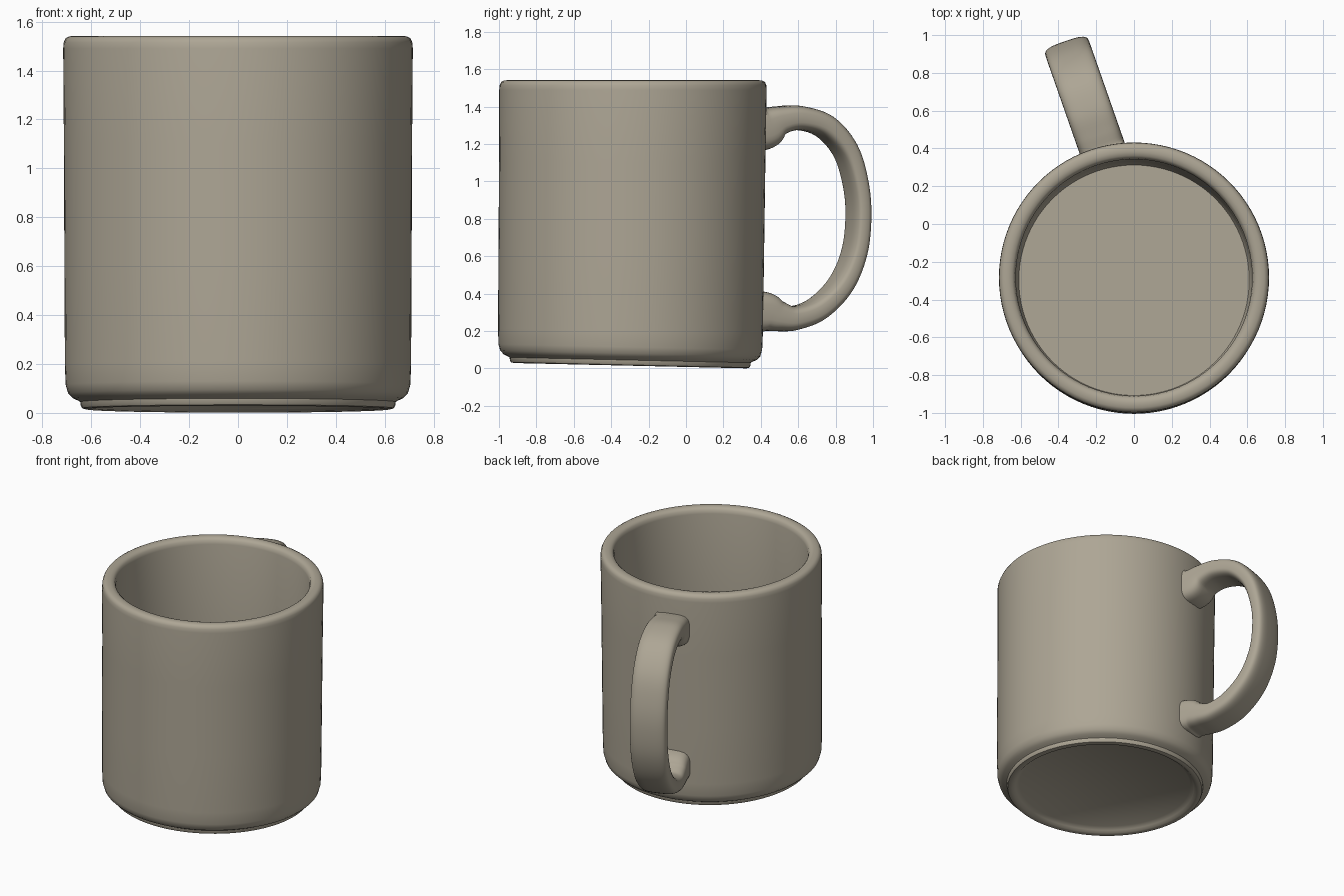
import bpy, bmesh, math
from mathutils import Vector

if "Cube" in bpy.data.objects:
    bpy.data.objects.remove(bpy.data.objects["Cube"])

clay = bpy.data.materials.new("warm grey ceramic")
clay.diffuse_color = (0.42, 0.38, 0.30, 1)
clay.use_nodes = True
clay.node_tree.nodes["Principled BSDF"].inputs["Base Color"].default_value = clay.diffuse_color


def finish(bm, name, angle):
    bmesh.ops.recalc_face_normals(bm, faces=bm.faces)
    mesh = bpy.data.meshes.new(name)
    bm.to_mesh(mesh)
    bm.free()
    mesh.materials.append(clay)
    ob = bpy.data.objects.new(name, mesh)
    bpy.context.collection.objects.link(ob)
    bpy.ops.object.select_all(action='DESELECT')
    ob.select_set(True)
    bpy.context.view_layer.objects.active = ob
    bpy.ops.object.shade_smooth_by_angle(angle=math.radians(angle))


def loft(bm, rings):
    """Skin closed rings of points and cap both ends."""
    loops = [[bm.verts.new(p) for p in ring] for ring in rings]
    n = len(loops[0])
    for a, b in zip(loops, loops[1:]):
        for i in range(n):
            j = (i + 1) % n
            bm.faces.new((a[i], a[j], b[j], b[i]))
    bm.faces.new(loops[0][::-1])
    bm.faces.new(loops[-1])


def spline(pts, steps):
    """Catmull-Rom through tuples of any size."""
    pts = [Vector(p) for p in pts]
    ext = [pts[0] * 2 - pts[1]] + pts + [pts[-1] * 2 - pts[-2]]
    out = []
    for k in range(1, len(ext) - 2):
        a, b, c, d = ext[k - 1:k + 3]
        for s in range(steps):
            t = s / steps
            out.append(0.5 * (2 * b + (c - a) * t + (2 * a - 5 * b + 4 * c - d) * t * t
                              + (3 * b - a - 3 * c + d) * t ** 3))
    return out + [pts[-1]]


# Cup: one lathed profile, foot recess -> outer wall -> rim -> inside floor
profile = [(0.56, 0.05), (0.585, 0.032), (0.60, 0.019), (0.622, 0.015), (0.637, 0.019),
           (0.643, 0.03), (0.645, 0.045), (0.655, 0.051), (0.675, 0.06), (0.695, 0.08),
           (0.705, 0.115), (0.708, 0.20), (0.71, 0.6), (0.712, 1.1), (0.715, 1.49),
           (0.713, 1.515), (0.705, 1.532), (0.69, 1.54), (0.665, 1.542), (0.645, 1.537),
           (0.632, 1.525), (0.626, 1.50), (0.623, 0.8), (0.62, 0.15), (0.61, 0.125)]
TOP = 1.542


def cup_ring(r, z):
    low = 1 - z / TOP          # the base leans slightly out of level
    ring = []
    for i in range(96):
        a = math.tau * i / 96
        y = r * math.sin(a)
        ring.append((r * math.cos(a), y - 0.283 - 0.016 * low, z - 0.023 * y * low))
    return ring


bm = bmesh.new()
loft(bm, [cup_ring(r, z) for r, z in profile])
finish(bm, "cup", 40)

# Handle: rounded strap swept along a D curve; path holds y, z and half thickness
path = [(0.35, 1.285, 0.125), (0.42, 1.29, 0.115), (0.49, 1.325, 0.078), (0.60, 1.339, 0.065),
        (0.74, 1.295, 0.06), (0.85, 1.17, 0.053), (0.905, 1.0, 0.049), (0.922, 0.82, 0.048),
        (0.90, 0.62, 0.05), (0.825, 0.445, 0.055), (0.70, 0.318, 0.06), (0.57, 0.269, 0.065),
        (0.48, 0.28, 0.083), (0.42, 0.30, 0.105), (0.35, 0.305, 0.115)]
samples = spline([p for p in path], 6)
side = Vector((0.945, 0.33, 0))
centres = [Vector((-0.175 - 0.35 * (y - 0.42), y, z)) for y, z, t in samples]


def handle_ring(k):
    tangent = centres[min(k + 1, len(centres) - 1)] - centres[max(k - 1, 0)]
    # near the wall the thickness stays upright
    normal = side.cross(tangent.normalized()).normalized()
    ring = []
    for i in range(32):
        a = math.tau * i / 32
        c, s = math.cos(a), math.sin(a)
        u = math.copysign(abs(c) ** 0.6, c) * 0.122
        v = math.copysign(abs(s) ** 0.6, s) * samples[k][2]
        ring.append(centres[k] + side * u + normal * v)
    return ring


bm = bmesh.new()
loft(bm, [handle_ring(k) for k in range(len(centres))])
finish(bm, "handle", 50)
